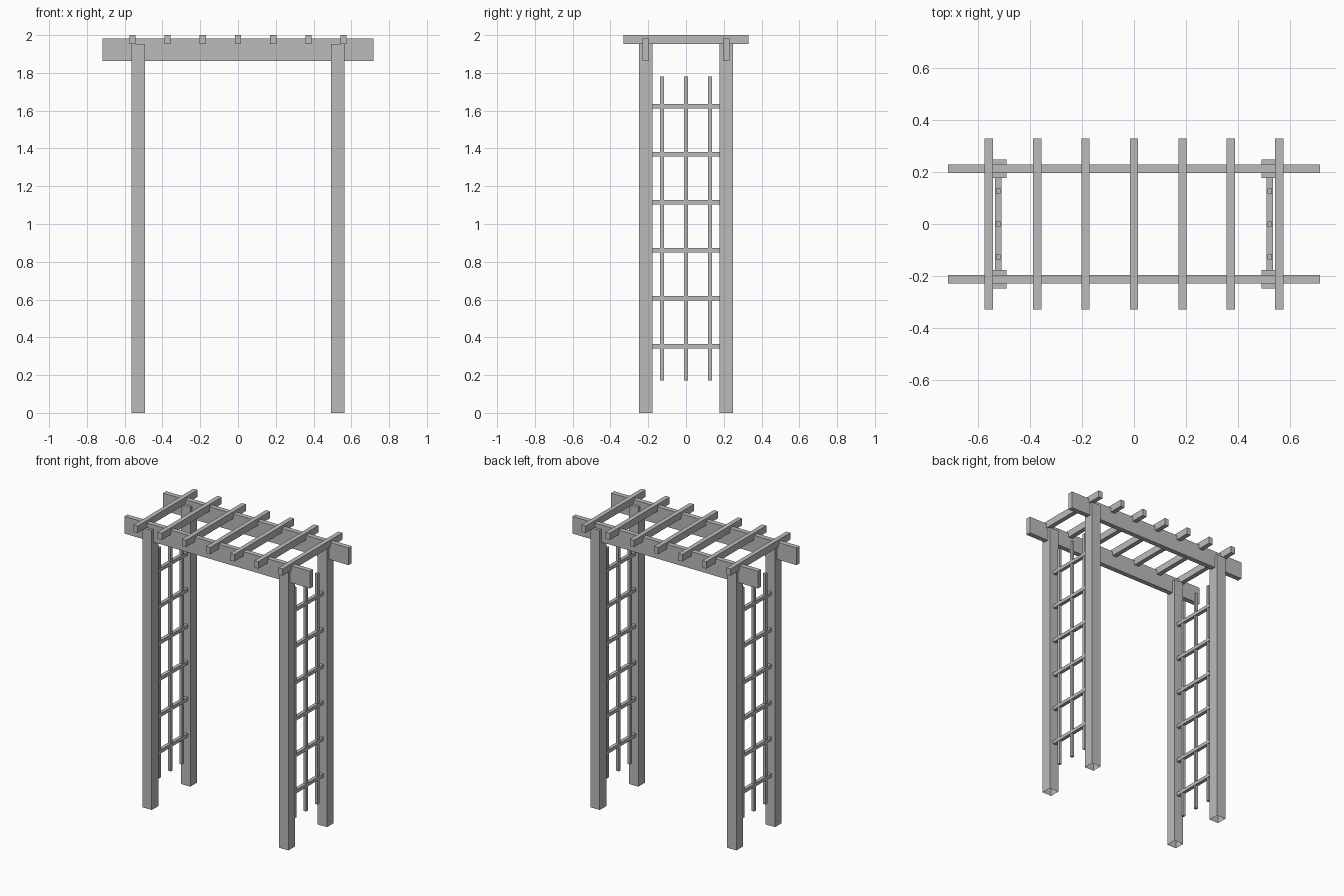
import bpy
import bmesh
from mathutils import Vector

cube = bpy.data.objects.get("Cube")
if cube:
    bpy.data.objects.remove(cube, do_unlink=True)

# Single flat timber colour
timber = bpy.data.materials.new("grey_timber")
timber.use_nodes = True
colour = (0.5, 0.5, 0.5, 1)
timber.diffuse_color = colour
timber.node_tree.nodes["Principled BSDF"].inputs["Base Color"].default_value = colour


def plank(name, centre, size, open_base=False):
    """Axis-aligned length of timber, optionally without its underside."""
    bm = bmesh.new()
    bmesh.ops.create_cube(bm, size=1)
    bmesh.ops.scale(bm, vec=Vector(size), verts=bm.verts)
    bm.normal_update()
    if open_base:
        base = [f for f in bm.faces if f.normal.z < -0.9]
        bmesh.ops.delete(bm, geom=base, context="FACES_ONLY")
    mesh = bpy.data.meshes.new(name)
    bm.to_mesh(mesh)
    bm.free()
    mesh.materials.append(timber)
    obj = bpy.data.objects.new(name, mesh)
    obj.location = centre
    bpy.context.collection.objects.link(obj)
    return obj


POST_X, POST_Y, POST_W, POST_H = 0.528, 0.213, 0.072, 1.953
TRELLIS_X = 0.523
sides = (("left", 1), ("right", -1))
ends = (("front", -1), ("back", 1))

# Corner posts
for side, sx in sides:
    for end, sy in ends:
        plank(f"{end}_{side}_post", (sx * POST_X, sy * POST_Y, POST_H / 2),
              (POST_W, POST_W, POST_H), open_base=True)

# Long beams over the posts
for end, sy in ends:
    plank(f"{end}_beam", (0, sy * POST_Y, 1.923), (1.434, 0.034, 0.12))

# Cross rafters
for i in range(7):
    plank(f"rafter_{i + 1}", ((i - 3) * 0.1865, 0, 1.976), (0.032, 0.66, 0.048))

# Side trellises: horizontal rungs and upright slats
for side, sx in sides:
    for i in range(6):
        plank(f"{side}_trellis_rung_{i + 1}", (sx * TRELLIS_X, 0, 0.354 + i * 0.254),
              (0.024, 2 * POST_Y - POST_W, 0.024))
    for i in range(3):
        plank(f"{side}_trellis_slat_{i + 1}", (sx * TRELLIS_X, (i - 1) * 0.127, 0.977),
              (0.019, 0.019, 1.61))
